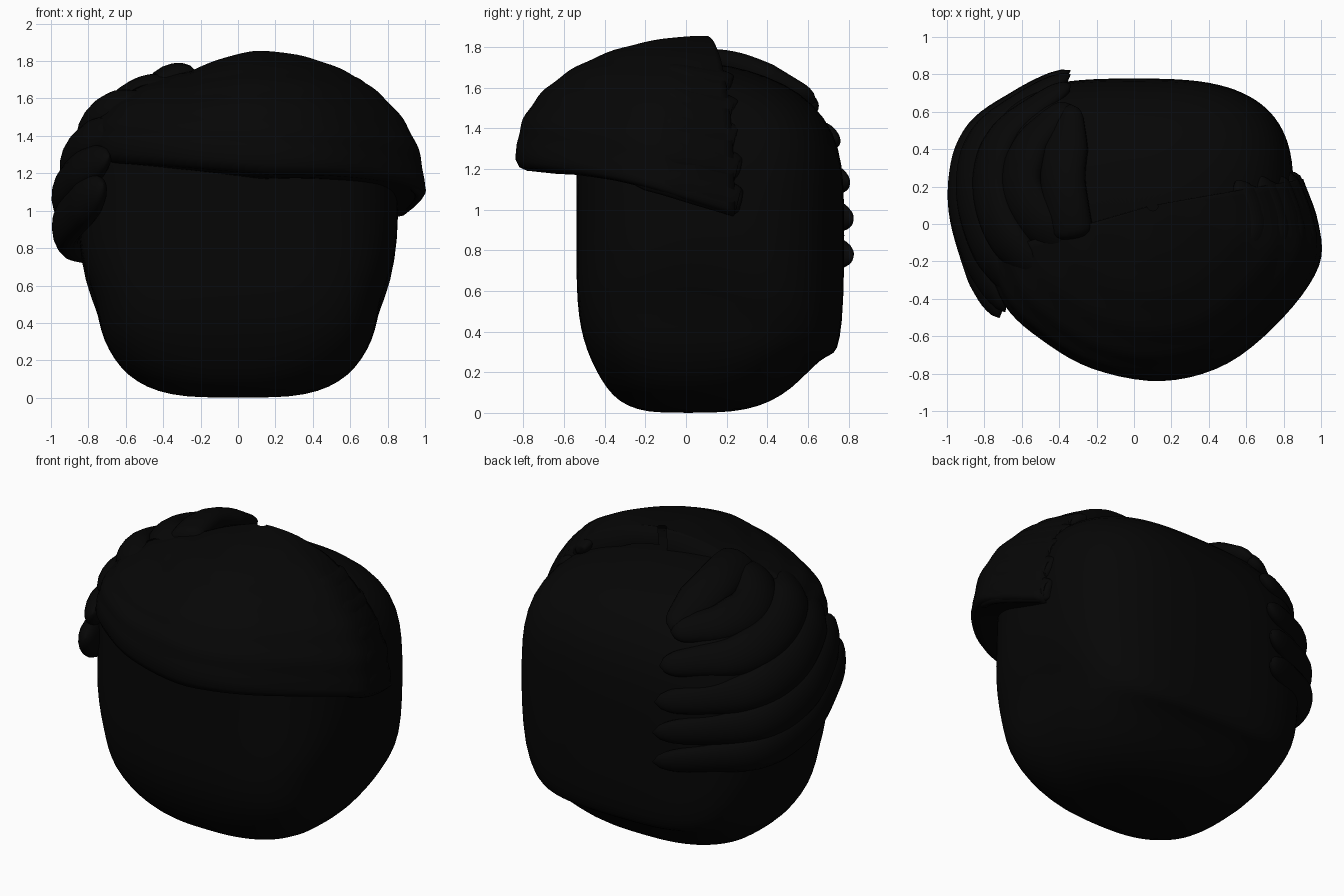
import bpy, bmesh, math
from mathutils import Vector

if "Cube" in bpy.data.objects:
    bpy.data.objects.remove(bpy.data.objects["Cube"])

black = bpy.data.materials.new("soft_black")
black.diffuse_color = (0.0018, 0.0018, 0.0018, 1)
black.use_nodes = True
black.node_tree.nodes["Principled BSDF"].inputs["Base Color"].default_value = black.diffuse_color


def grid_object(name, rows, closed=False, caps=False):
    """Skin a list of point rows into a smooth mesh."""
    bm = bmesh.new()
    vs = [[bm.verts.new(p) for p in r] for r in rows]
    n = len(rows[0])
    for a, b in zip(vs, vs[1:]):
        for i in range(n if closed else n - 1):
            j = (i + 1) % n
            bm.faces.new((a[i], a[j], b[j], b[i]))
    if caps:
        bm.faces.new(vs[0])
        bm.faces.new(vs[-1])
    bmesh.ops.recalc_face_normals(bm, faces=bm.faces)
    me = bpy.data.meshes.new(name)
    bm.to_mesh(me)
    bm.free()
    me.materials.append(black)
    for p in me.polygons:
        p.use_smooth = True
    ob = bpy.data.objects.new(name, me)
    bpy.context.collection.objects.link(ob)
    return ob


def spline(pts, steps):
    """Smooth path through the given points."""
    pts = [Vector(p) for p in pts]
    p = [2 * pts[0] - pts[1]] + pts + [2 * pts[-1] - pts[-2]]
    out = []
    for k in range(1, len(p) - 2):
        for s in range(steps):
            t = s / steps
            a, b, c, d = p[k - 1:k + 3]
            out.append(0.5 * (2 * b + (c - a) * t + (2 * a - 5 * b + 4 * c - d) * t * t
                              + (3 * b - a - 3 * c + d) * t ** 3))
    return out + [pts[-1]]


# Rounded head block: height, half width, front y, back y, slant of the nape line,
# corner power at the front and at the back (smaller is squarer)
levels = [(0.0, 0.20, -0.14, 0.16, 0, 0.85, 0.85), (0.015, 0.36, -0.24, 0.30, 0, 0.82, 0.82),
          (0.055, 0.49, -0.33, 0.42, 0, 0.77, 0.79), (0.12, 0.59, -0.39, 0.52, 0, 0.70, 0.75),
          (0.20, 0.66, -0.44, 0.60, 0, 0.64, 0.70), (0.31, 0.72, -0.49, 0.66, 0.25, 0.59, 0.66),
          (0.42, 0.745, -0.52, 0.71, 0.6, 0.56, 0.63),
          (0.54, 0.765, -0.535, 0.745, 1, 0.55, 0.61),
          (0.68, 0.825, -0.54, 0.77, 1, 0.60, 0.63),
          (0.85, 0.855, -0.54, 0.78, 0.6, 0.65, 0.66),
          (1.05, 0.858, -0.54, 0.78, 0, 0.68, 0.67), (1.22, 0.85, -0.54, 0.77, 0, 0.68, 0.67),
          (1.38, 0.815, -0.53, 0.73, 0, 0.68, 0.67), (1.52, 0.73, -0.48, 0.63, 0, 0.68, 0.68),
          (1.62, 0.59, -0.38, 0.49, 0, 0.7, 0.7), (1.69, 0.38, -0.23, 0.30, 0, 0.75, 0.75),
          (1.72, 0.16, -0.08, 0.14, 0, 0.8, 0.8)]
rows = []
for z, w, f, b, slant, pf, pb in levels:
    row = []
    for i in range(48):
        a = 2 * math.pi * i / 48
        c, s = math.cos(a), math.sin(a)
        power = pb if s > 0 else pf
        y = (f + b) / 2 + (b - f) / 2 * math.copysign(abs(s) ** power, s)
        row.append((w * math.copysign(abs(c) ** power, c), y,
                    z - 0.4 * slant * max(0, y - 0.15)))
    rows.append(row)
head = grid_object("head_block", rows, closed=True, caps=True)
sub = head.modifiers.new("smooth", 'SUBSURF')
sub.levels = sub.render_levels = 1

# Swept fringe: a dome from the crown down to a slanted rim
crown = Vector((0.1, 0.1, 1.855))
rim = spline([(-0.80, -0.16, 1.36), (-0.69, -0.43, 1.36), (-0.50, -0.61, 1.35),
              (-0.22, -0.77, 1.33), (0.15, -0.835, 1.30), (0.5, -0.74, 1.27),
              (0.8, -0.49, 1.22), (0.985, -0.22, 1.16), (0.98, 0.01, 1.09),
              (0.90, 0.24, 1.02)], 5)


def dome(r, t):
    """Point on the fringe: t = 0 at the crown, 1 at the rim."""
    a = t * math.pi / 2
    h, v = math.sin(a), math.cos(a)
    p = Vector((crown.x + (r.x - crown.x) * h, crown.y + (r.y - crown.y) * h,
                r.z + (crown.z - r.z) * v))
    # the crown falls away towards the parting on the left
    p.z -= 0.07 * v * min(1, max(0, 0.1 - p.x) / 0.35) ** 1.3
    out = Vector((r.x - crown.x, r.y - crown.y, 0)).normalized() * h + Vector((0, 0, v))
    return p + out * 0.004 * (math.cos(t * 12 * math.pi) - 1) * h


rows = []
for r in rim:
    col = [dome(r, 0.02 + 0.98 * k / 36) for k in range(37)]
    drop = 0.10 - 0.05 * min(1, max(0, r.x - 0.2) / 0.7)
    for scale, dz in ((1.005, 0.5), (0.985, 0.9), (0.95, 1.05), (0.80, 1.2), (0.60, 1.3)):
        col.append(Vector((r.x * scale, 0.1 + (r.y - 0.1) * scale, r.z - drop * dz)))
    rows.append(col)
core = Vector((0.05, 0.1, 1.1))
rows.insert(0, [core + (p - core) * 0.8 for p in rows[0]])
rows.append([core + (p - core) * 0.85 for p in rows[-1]])
grid_object("swept_fringe", rows)


def lock(name, pts, width, thick, tip=0.5, root=0.6, fade=1.6):
    """Flattened hair lock with rounded ends along a smooth path."""
    path = spline(pts, 8)
    n = len(path) - 1
    rows = []
    for i, p in enumerate(path):
        t = i / n
        tan = (path[min(i + 1, n)] - path[max(i - 1, 0)]).normalized()
        out = p - Vector((0, 0.1, 0.95))
        out = (out - tan * out.dot(tan)).normalized()
        side = tan.cross(out)
        # rounded ends, tapering towards root and tip
        e = min(t, 1 - t)
        k = math.sqrt(max(0.004, 1 - (1 - min(1, e / 0.10)) ** 2))
        k *= min(1, root + 2.5 * t, tip + fade * (1 - t))
        rows.append([p + side * (width * k * math.cos(a)) + out * (thick * k * math.sin(a))
                     for a in (2 * math.pi * j / 16 for j in range(16))])
    grid_object(name, rows, closed=True, caps=True)


# Locks wrapping the left side, ending in a column of tips at the back
left_locks = [
    [(-0.72, -0.50, 1.14), (-0.83, -0.23, 1.03), (-0.915, 0.12, 0.92),
     (-0.85, 0.46, 0.84), (-0.61, 0.665, 0.80), (-0.34, 0.82, 0.765)],
    [(-0.69, -0.47, 1.29), (-0.84, -0.15, 1.20), (-0.915, 0.15, 1.10),
     (-0.85, 0.46, 1.02), (-0.61, 0.665, 0.98), (-0.34, 0.82, 0.95)],
    [(-0.60, -0.40, 1.44), (-0.79, -0.10, 1.37), (-0.865, 0.20, 1.28),
     (-0.80, 0.47, 1.21), (-0.58, 0.66, 1.165), (-0.34, 0.80, 1.135)],
    [(-0.47, -0.30, 1.58), (-0.69, -0.05, 1.53), (-0.765, 0.22, 1.45),
     (-0.70, 0.46, 1.40), (-0.52, 0.625, 1.375), (-0.34, 0.75, 1.345)],
    [(-0.30, -0.13, 1.66), (-0.50, 0.02, 1.635), (-0.60, 0.20, 1.58),
     (-0.56, 0.40, 1.55), (-0.45, 0.54, 1.535), (-0.34, 0.64, 1.52)],
]
for i, pts in enumerate(left_locks):
    lock(f"left_lock_{i + 1}", pts, 0.13, 0.08, tip=0.48, fade=1.1)
lock("crown_lock", [(-0.33, -0.09, 1.68), (-0.36, 0.08, 1.70), (-0.38, 0.25, 1.68),
                    (-0.36, 0.45, 1.605), (-0.34, 0.64, 1.53)], 0.13, 0.08, root=0.9)

# Lock tips forming the scalloped right edge of the fringe
for i, t in enumerate((0.45, 0.59, 0.72, 0.85, 0.98)):
    pts = [dome(rim[k], t) for k in (33, 37, 41, 45)]
    pts = [core + (p - core) * 0.955 for p in pts]
    pts.append(pts[-1] + Vector((0, 0.04, -0.01)))
    lock(f"right_tip_{i + 1}", pts, 0.08, 0.04, tip=0.55)
